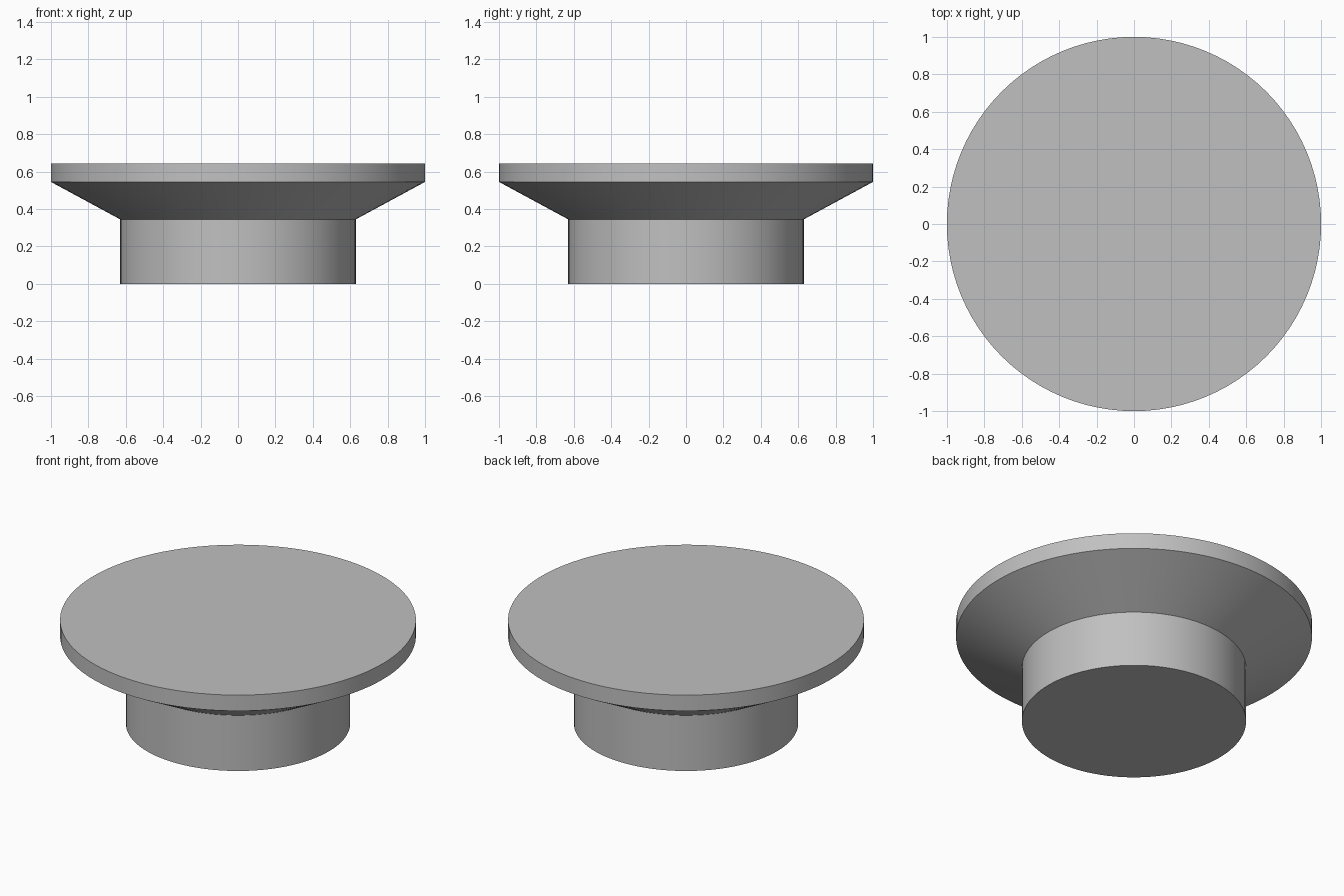
import bpy
import bmesh
from math import cos, sin, tau, radians

cube = bpy.data.objects.get("Cube")
if cube:
    bpy.data.objects.remove(cube, do_unlink=True)

# Single grey material
grey = bpy.data.materials.new("plain grey")
grey.use_nodes = True
colour = (0.53, 0.53, 0.53, 1)
grey.diffuse_color = colour
grey.node_tree.nodes["Principled BSDF"].inputs["Base Color"].default_value = colour

SIDES = 96


def turned_solid(name, profile):
    """Closed solid of revolution from (radius, height) points, bottom to top."""
    bm = bmesh.new()
    rings = [[bm.verts.new((r * cos(tau * i / SIDES), r * sin(tau * i / SIDES), z))
              for i in range(SIDES)] for r, z in profile]
    for low, high in zip(rings, rings[1:]):
        for i in range(SIDES):
            j = (i + 1) % SIDES
            bm.faces.new((low[i], low[j], high[j], high[i]))
    bm.faces.new(rings[0][::-1])
    bm.faces.new(rings[-1])
    mesh = bpy.data.meshes.new(name)
    bm.to_mesh(mesh)
    bm.free()
    mesh.materials.append(grey)
    obj = bpy.data.objects.new(name, mesh)
    bpy.context.collection.objects.link(obj)
    bpy.ops.object.select_all(action="DESELECT")
    obj.select_set(True)
    bpy.context.view_layer.objects.active = obj
    bpy.ops.object.shade_smooth_by_angle(angle=radians(20))
    return obj


# Cylindrical stem, flared underside and flat rim in one turned piece
turned_solid("flared_knob", [(0.63, 0), (0.63, 0.345), (1, 0.545), (1, 0.643)])
